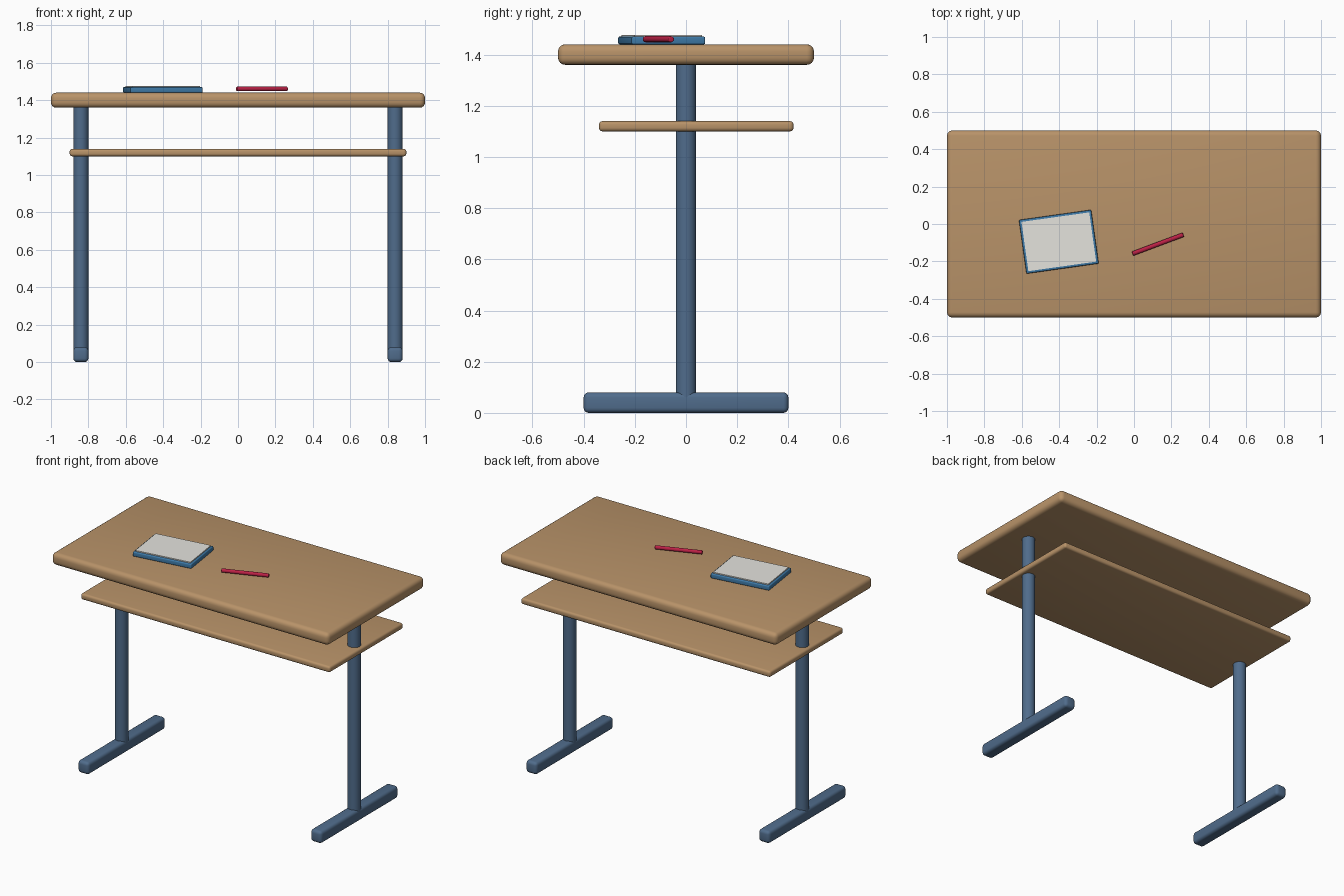
import bpy
from math import radians

if "Cube" in bpy.data.objects:
    bpy.data.objects.remove(bpy.data.objects["Cube"])


def material(name, rgb):
    m = bpy.data.materials.new(name)
    m.diffuse_color = (*rgb, 1)
    m.use_nodes = True
    m.node_tree.nodes["Principled BSDF"].inputs["Base Color"].default_value = m.diffuse_color
    return m


WOOD = material("wood", (0.48, 0.29, 0.14))
STEEL = material("blue_steel", (0.08, 0.15, 0.26))
COVER = material("cover_blue", (0.05, 0.20, 0.40))
PAPER = material("paper", (0.78, 0.77, 0.73))
RED = material("pen_red", (0.50, 0.015, 0.06))


def finish(obj, name, mat, bevel):
    obj.name = name
    obj.data.materials.append(mat)
    bpy.ops.object.transform_apply(location=False, rotation=False, scale=True)
    if bevel:
        mod = obj.modifiers.new("round_edges", 'BEVEL')
        mod.width, mod.segments, mod.limit_method = bevel, 4, 'ANGLE'
        bpy.ops.object.modifier_apply(modifier=mod.name)
    bpy.ops.object.shade_smooth_by_angle(angle=radians(35))
    return obj


def box(name, center, size, mat, bevel=0, turn=0):
    bpy.ops.mesh.primitive_cube_add(size=1, location=center, rotation=(0, 0, radians(turn)))
    obj = bpy.context.object
    obj.scale = size
    return finish(obj, name, mat, bevel)


def rod(name, center, radius, length, mat, bevel=0, rotation=(0, 0, 0)):
    bpy.ops.mesh.primitive_cylinder_add(vertices=32, radius=radius, depth=length,
                                        location=center, rotation=rotation)
    return finish(bpy.context.object, name, mat, bevel)


# Desk surface and the shelf below it
box("table_top", (0, 0, 1.40), (2.0, 1.0, 0.08), WOOD, 0.028)
box("lower_shelf", (0, 0.04, 1.12), (1.8, 0.76, 0.04), WOOD, 0.014)

# Round posts standing on long feet
for side, x in (("left", -0.84), ("right", 0.84)):
    rod(side + "_post", (x, 0, 0.705), 0.04, 1.33, STEEL)
    box(side + "_foot", (x, 0, 0.04), (0.08, 0.8, 0.08), STEEL, 0.02)

# Notebook: cover with a slightly raised page block
box("notebook_cover", (-0.402, -0.095, 1.455), (0.39, 0.29, 0.03), COVER, 0.006, 8)
box("notebook_pages", (-0.402, -0.095, 1.464), (0.366, 0.266, 0.026), PAPER, 0, 8)

# Pen lying on the desk
rod("pen", (0.128, -0.108, 1.46), 0.012, 0.29, RED, 0.004,
    (0, radians(90), radians(20.5)))
